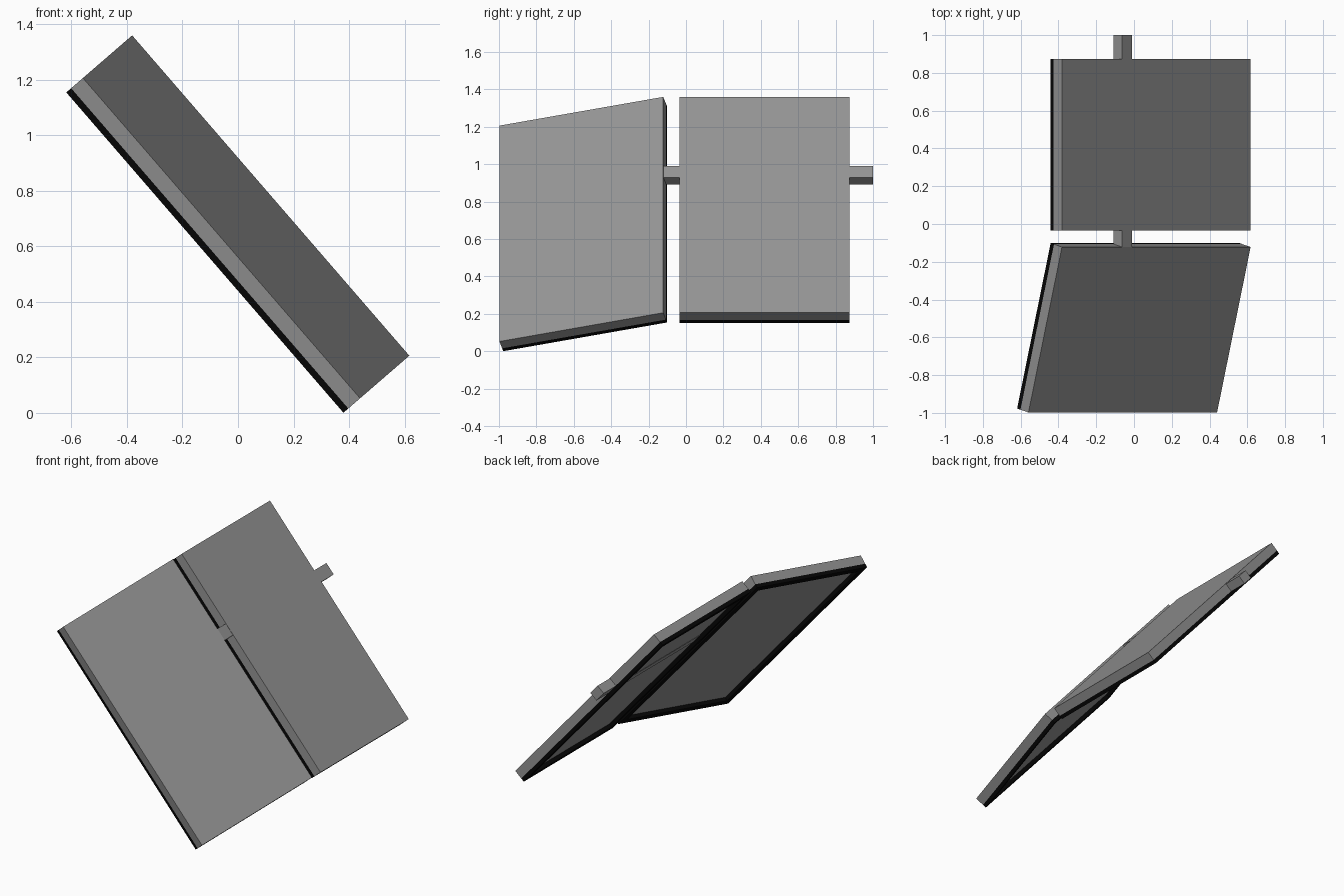
import bpy, bmesh
from math import radians
from mathutils import Matrix, Vector

if "Cube" in bpy.data.objects:
    bpy.data.objects.remove(bpy.data.objects["Cube"])

L, W = 1.526, 0.907         # panel size along the slope and across it
T, F, RIM = 0.058, 0.024, 0.042   # plate thickness, frame depth, frame width

# local axes: x down the slope, y across, z out of the top surface
slope = Matrix.Translation((0.118, 0, 0.783)) @ Matrix.Rotation(radians(49.13), 4, 'Y')


def material(name, v):
    m = bpy.data.materials.new(name)
    m.diffuse_color = (v, v, v, 1)
    m.use_nodes = True
    m.node_tree.nodes["Principled BSDF"].inputs["Base Color"].default_value = m.diffuse_color
    return m


grey = material("dark_grey", 0.3)
black = material("black", 0.002)


def boxes(name, parts, matrix, mat):
    """One object made of boxes given as (min corner, max corner)."""
    bm = bmesh.new()
    for lo, hi in parts:
        lo, hi = Vector(lo), Vector(hi)
        m = Matrix.Translation((lo + hi) / 2) @ Matrix.Diagonal((*(hi - lo), 1))
        bmesh.ops.create_cube(bm, size=1, matrix=m)
    me = bpy.data.meshes.new(name)
    bm.to_mesh(me)
    bm.free()
    me.materials.append(mat)
    ob = bpy.data.objects.new(name, me)
    bpy.context.collection.objects.link(ob)
    ob.matrix_world = matrix
    return ob


def panel(name, matrix):
    """Plate with its back edge on y = 0, and a rim frame below it."""
    h, z0, z1 = L / 2, -T - F, -T
    boxes(name + "_plate", [((-h, -W, -T), (h, 0, 0))], matrix, grey)
    boxes(name + "_frame", [
        ((-h, -W, z0), (-h + RIM, 0, z1)),
        ((h - RIM, -W, z0), (h, 0, z1)),
        ((-h + RIM, -W, z0), (h - RIM, -W + RIM, z1)),
        ((-h + RIM, -RIM, z0), (h - RIM, 0, z1)),
    ], matrix, black)


# level panel at the back, panel folded down 15 degrees at the front
panel("back_panel", slope @ Matrix.Translation((0, 0.873, 0)))
panel("front_panel", slope @ Matrix.Translation((0, -0.122, 0))
      @ Matrix.Rotation(radians(15), 4, 'X'))

# hinge bar running through the back panel
boxes("hinge_bar", [((-0.276, -0.122, -0.06), (-0.196, 1.0, -0.002))], slope, grey)
